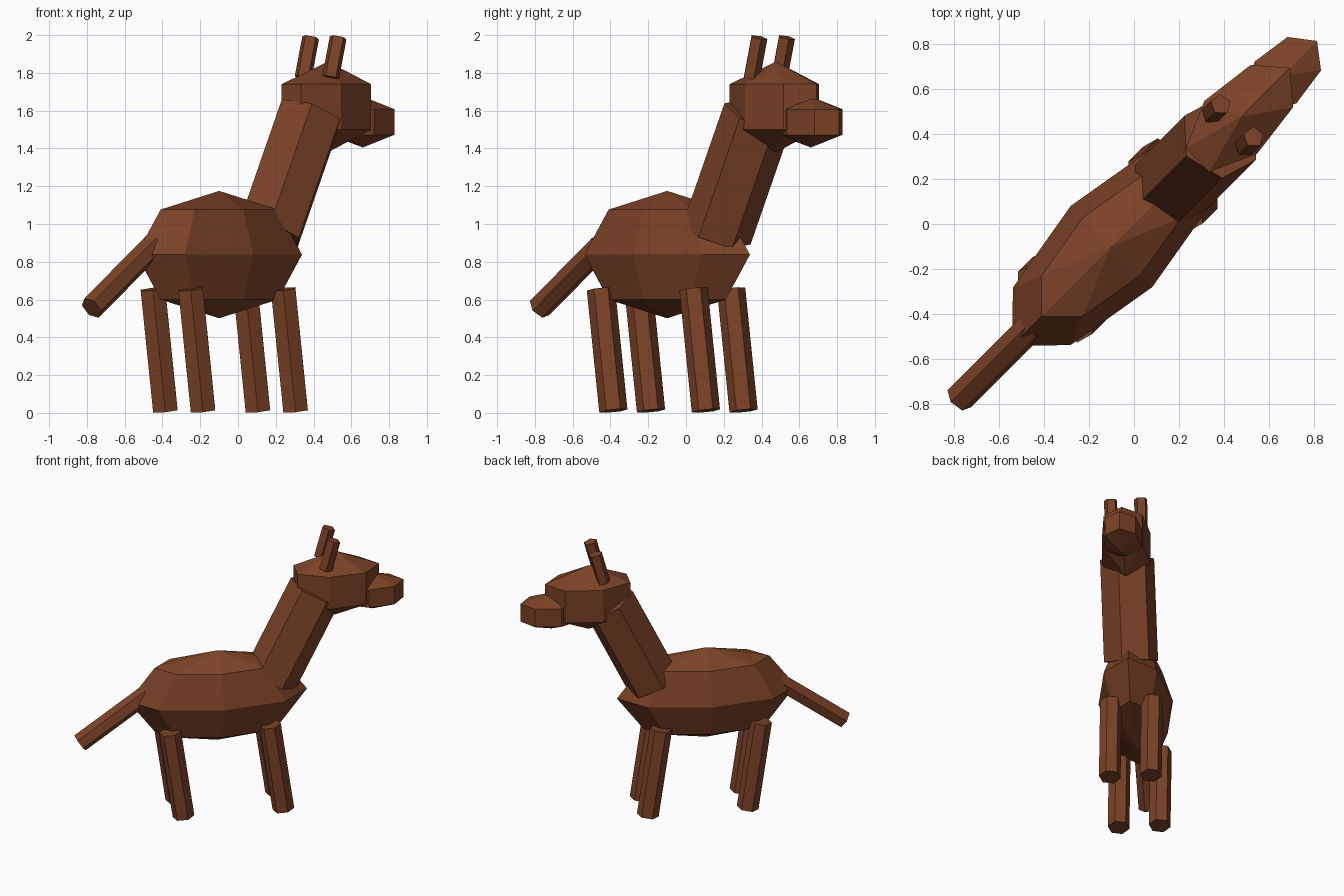
import bpy, bmesh, math
from mathutils import Matrix, Vector

if "Cube" in bpy.data.objects:
    bpy.data.objects.remove(bpy.data.objects["Cube"])

YAW = math.radians(45)          # the animal faces the +x +y diagonal
Z = Vector((0, 0, 1))

brown = bpy.data.materials.new("brown_hide")
brown.diffuse_color = (0.2, 0.055, 0.02, 1)
brown.use_nodes = True
brown.node_tree.nodes["Principled BSDF"].inputs["Base Color"].default_value = brown.diffuse_color


def finish(bm, name):
    mesh = bpy.data.meshes.new(name)
    bm.to_mesh(mesh)
    bm.free()
    mesh.materials.append(brown)
    obj = bpy.data.objects.new(name, mesh)
    bpy.context.collection.objects.link(obj)
    return obj


def align_vertex(bm, angle):
    """Spin about z so that one side vertex sits at the given angle."""
    v = max(bm.verts, key=lambda p: p.co.xy.length).co
    spin = Matrix.Rotation(angle - math.atan2(v.y, v.x), 4, 'Z')
    bm.transform(spin)


def diag(u, v, z):
    """Forward u, left v, height z to world coordinates."""
    return Matrix.Rotation(YAW, 4, 'Z') @ Vector((u, v, z))


def ellipsoid(name, centre, radii, segments, rings):
    bm = bmesh.new()
    bmesh.ops.create_uvsphere(bm, u_segments=segments, v_segments=rings, radius=1)
    align_vertex(bm, 0)
    bm.transform(Matrix.Translation(centre) @ Matrix.Rotation(YAW, 4, 'Z')
                 @ Matrix.Diagonal((*radii, 1)))
    return finish(bm, name)


def rod(name, low, high, radius, sides=6):
    axis = high - low
    bm = bmesh.new()
    bmesh.ops.create_cone(bm, cap_ends=True, segments=sides, radius1=radius,
                          radius2=radius, depth=axis.length)
    align_vertex(bm, math.pi / 2)
    turn = Z.rotation_difference(axis).to_matrix().to_4x4()
    bm.transform(Matrix.Translation((low + high) / 2) @ turn)
    return finish(bm, name)


# Body, head and muzzle
ellipsoid("body", diag(-0.141, 0, 0.838), (0.62, 0.255, 0.337), 8, 4)
ellipsoid("head", diag(0.674, 0, 1.62), (0.352, 0.196, 0.24), 7, 3)
ellipsoid("muzzle", diag(0.935, 0, 1.54), (0.245, 0.155, 0.135), 7, 3)

# Neck and tail
rod("neck", diag(0.231, 0, 0.95), diag(0.54, 0, 1.58), 0.188)
rod("tail", diag(-1.096, 0, 0.555), diag(-0.632, 0, 0.888), 0.065)

# Legs and ears, in left and right pairs
for side, s in (("left", 1), ("right", -1)):
    for place, u in (("front", 0.29), ("back", -0.403)):
        rod(f"{place}_{side}_leg", diag(u, s * 0.141, 0.011),
            diag(u - 0.093, s * 0.141, 0.655), 0.075)
    rod(f"{side}_ear", diag(0.59, s * 0.103, 1.775),
        diag(0.647, s * 0.103, 1.988), 0.047, 5)
